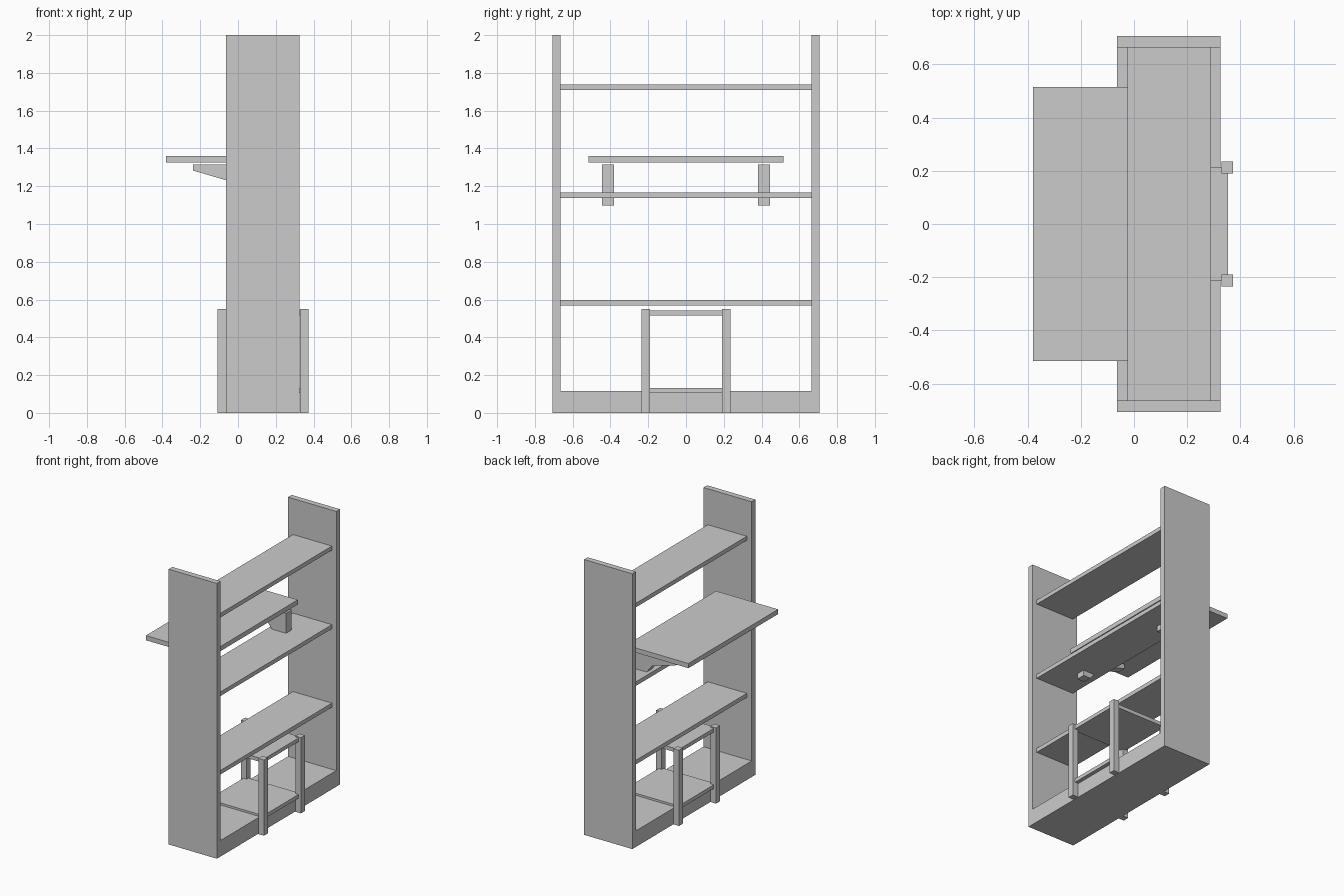
import bpy, bmesh

if "Cube" in bpy.data.objects:
    bpy.data.objects.remove(bpy.data.objects["Cube"])


def box(name, x, y, z):
    """Box from (min, max) ranges on each axis."""
    bm = bmesh.new()
    bmesh.ops.create_cube(bm, size=1)
    for v in bm.verts:
        for i, (lo, hi) in enumerate((x, y, z)):
            v.co[i] = hi if v.co[i] > 0 else lo
    return finish(name, bm)


def prism(name, profile, y):
    """Extrude an xz profile along y."""
    bm = bmesh.new()
    face = bm.faces.new([bm.verts.new((px, y[0], pz)) for px, pz in profile])
    ext = bmesh.ops.extrude_face_region(bm, geom=[face])
    for v in ext["geom"]:
        if isinstance(v, bmesh.types.BMVert):
            v.co.y = y[1]
    return finish(name, bm)


def finish(name, bm):
    bmesh.ops.recalc_face_normals(bm, faces=bm.faces)
    mesh = bpy.data.meshes.new(name)
    bm.to_mesh(mesh)
    bm.free()
    ob = bpy.data.objects.new(name, mesh)
    bpy.context.collection.objects.link(ob)
    return ob


def span(side, a, b):
    return tuple(sorted((side * a, side * b)))


# Bookcase: base plinth and shelves
box("bookcase_base", (-0.063, 0.325), (-0.664, 0.664), (0, 0.117))
for i, z in enumerate((0.568, 1.138, 1.709)):
    box(f"shelf_{i + 1}", (-0.024, 0.29), (-0.664, 0.664), (z, z + 0.03))

# Desk board
box("desk_top", (-0.38, 0.12), (-0.515, 0.515), (1.326, 1.36))

# Bracket outline, stepping down toward the shelf
bracket = [(-0.238, 1.314), (-0.238, 1.283), (-0.04, 1.225),
           (0.06, 1.098), (0.12, 1.098), (0.12, 1.314)]

for side, label in ((-1, "left"), (1, "right")):
    # Bookcase uprights and desk brackets
    box(f"side_panel_{label}", (-0.063, 0.325), span(side, 0.664, 0.706), (0, 2))
    prism(f"desk_bracket_{label}", bracket, span(side, 0.38, 0.445))
    # Stool legs
    for end, x in (("front", (0.328, 0.373)), ("back", (-0.108, -0.063))):
        box(f"stool_{end}_leg_{label}", x, span(side, 0.19, 0.235), (0, 0.55))

# Stool seat and lower board
box("stool_seat", (-0.09, 0.353), (-0.212, 0.212), (0.515, 0.542))
box("stool_lower_board", (-0.09, 0.353), (-0.212, 0.212), (0.105, 0.132))
